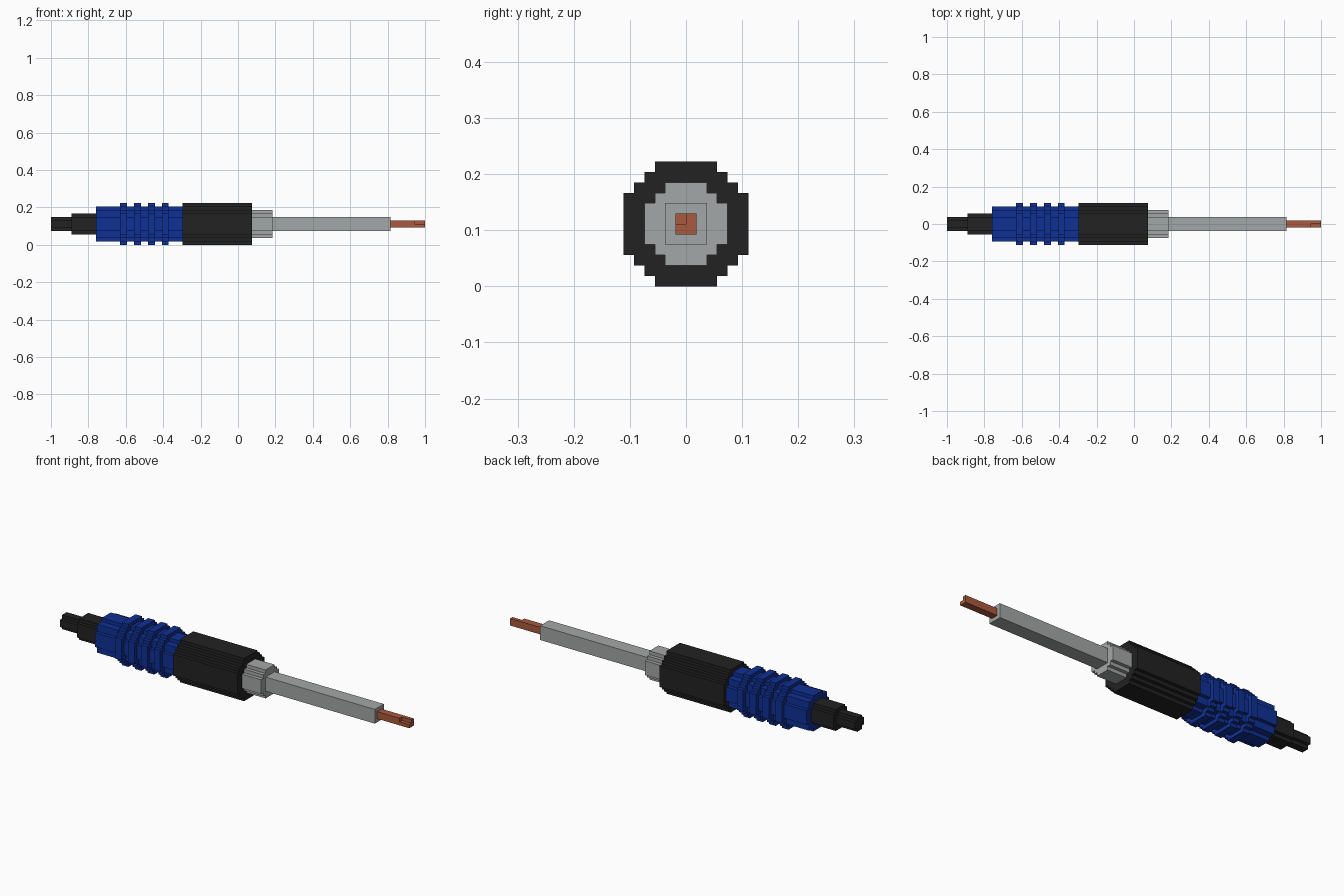
import bpy
import bmesh

cube = bpy.data.objects.get("Cube")
if cube:
    bpy.data.objects.remove(cube, do_unlink=True)

U = 2 / 108          # size of one block
AXIS = 6             # height of the long axis, in blocks


def material(name, rgb):
    m = bpy.data.materials.new(name)
    m.use_nodes = True
    m.diffuse_color = (*rgb, 1)
    m.node_tree.nodes["Principled BSDF"].inputs["Base Color"].default_value = (*rgb, 1)
    return m


black = material("black rubber", (0.016, 0.016, 0.016))
blue = material("blue plastic", (0.005, 0.03, 0.30))
silver = material("silver metal", (0.37, 0.39, 0.385))
copper = material("copper", (0.40, 0.10, 0.048))


def round_outline(widths):
    """Stepped disc outline; widths are half widths of the rows, top to middle."""
    quarter = []
    top = len(widths)
    last = None
    for i, w in enumerate(widths):
        if w != last:
            if last is not None:
                quarter.append((last, top - i))
            quarter.append((w, top - i))
            last = w
    right = quarter + [(y, -z) for y, z in reversed(quarter)]
    return right + [(-y, z) for y, z in reversed(right)]


def bar(name, x0, x1, outline, mat):
    """Extrude a (y, z) outline along x between two block positions."""
    bm = bmesh.new()
    face = bm.faces.new([bm.verts.new((x0 * U, y * U, (z + AXIS) * U)) for y, z in outline])
    ext = bmesh.ops.extrude_face_region(bm, geom=[face], use_keep_orig=True)
    verts = [g for g in ext["geom"] if isinstance(g, bmesh.types.BMVert)]
    bmesh.ops.translate(bm, verts=verts, vec=((x1 - x0) * U, 0, 0))
    bmesh.ops.recalc_face_normals(bm, faces=bm.faces)
    me = bpy.data.meshes.new(name)
    bm.to_mesh(me)
    bm.free()
    me.materials.append(mat)
    ob = bpy.data.objects.new(name, me)
    bpy.context.collection.objects.link(ob)
    return ob


disc_2 = round_outline([1, 2])
disc_3 = round_outline([2, 3, 3])
disc_4 = round_outline([2, 3, 4, 4])
disc_5 = round_outline([2, 4, 4, 5, 5])
disc_6 = round_outline([3, 4, 5, 6, 6, 6])
square = round_outline([2, 2])

# Cable and strain relief
bar("cable", -54, -48, disc_2, black)
bar("strain_relief", -48, -41, disc_3, black)

# Ribbed handle
bar("handle", -41, -16, disc_5, blue)
for i in range(4):
    x = -34 + 4 * i
    bar(f"handle_ring_{i + 1}", x, x + 2, disc_6, blue)

# Grip, collar and shaft
bar("grip", -16, 4, disc_6, black)
bar("collar", 4, 10, disc_4, silver)
bar("shaft", 10, 44, square, silver)

# Copper bit with one corner cut back at the end
bar("tip_base", 44, 51, round_outline([1]), copper)
bar("tip_end", 51, 54, [(0, 1), (1, 1), (1, -1), (-1, -1), (-1, 0), (0, 0)], copper)
